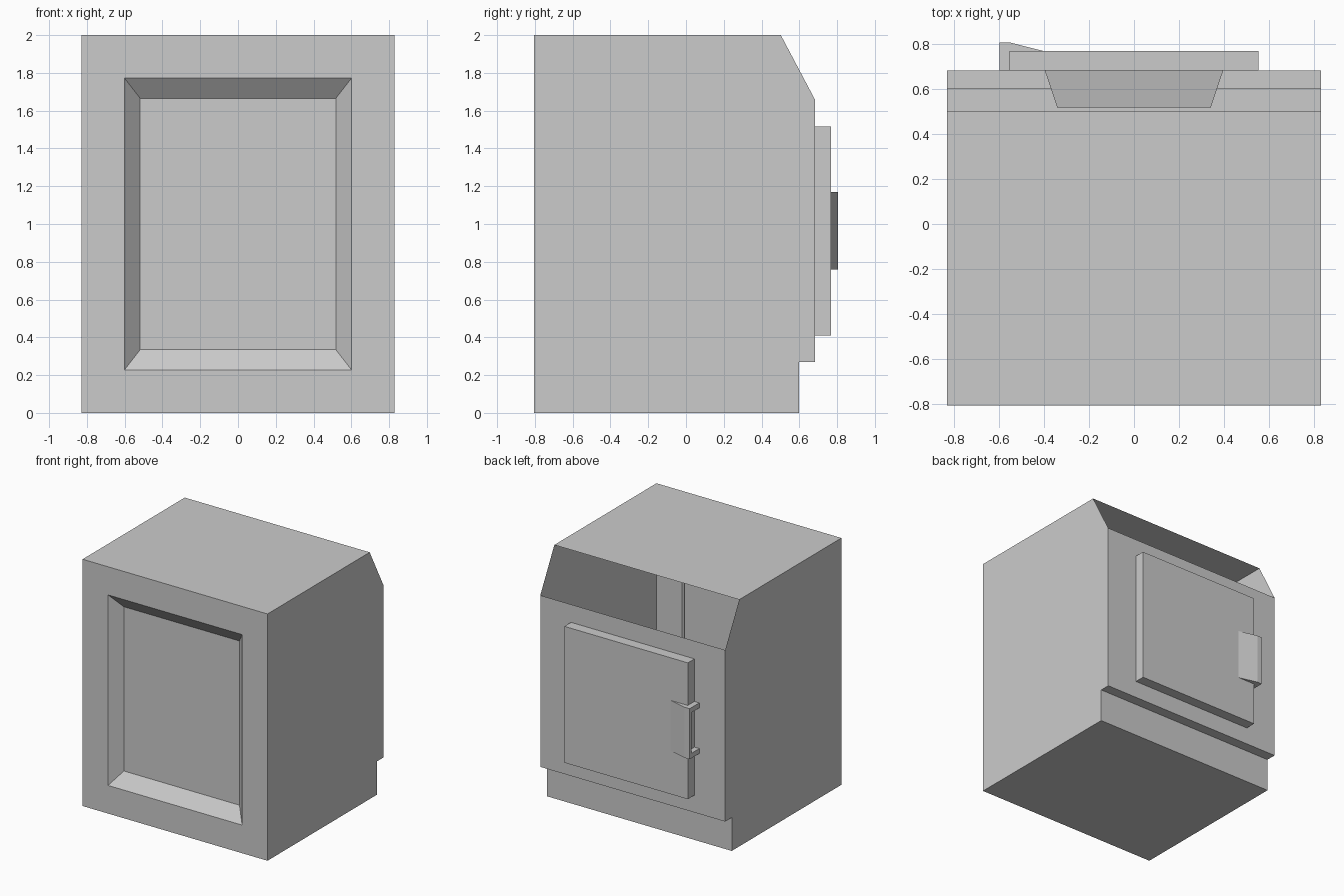
import bpy, bmesh
from mathutils import Vector

if "Cube" in bpy.data.objects:
    bpy.data.objects.remove(bpy.data.objects["Cube"])


def prism(bm, outline, axis, lo, hi):
    """Extrude a 2D outline: axis 'x' takes (y, z) points, axis 'z' takes (x, y) points."""
    def place(p, t):
        return (t, p[0], p[1]) if axis == 'x' else (p[0], p[1], t)
    a = [bm.verts.new(place(p, lo)) for p in outline]
    b = [bm.verts.new(place(p, hi)) for p in outline]
    n = len(outline)
    bm.faces.new(a)
    bm.faces.new(b)
    for i in range(n):
        j = (i + 1) % n
        bm.faces.new((a[i], a[j], b[j], b[i]))


def recess(bm, face, margin, shrink, depth):
    """Sink a tapered panel into a face, leaving an even frame around it."""
    normal = face.normal.copy()
    bmesh.ops.inset_individual(bm, faces=[face], thickness=margin, use_even_offset=True)
    bmesh.ops.inset_individual(bm, faces=[face], thickness=0.01, use_even_offset=True)
    outer = {v for f in face.edges[0].link_faces for v in f.verts}
    centre = face.calc_center_median()
    for v in face.verts:
        d = v.co - centre
        # undo the helper inset, then taper and push inwards
        d = Vector([c + (0.01 if c > 0 else -0.01) if abs(c) > 1e-4 else 0 for c in d])
        v.co = centre + d * shrink - normal * depth


def finish(bm, name):
    mesh = bpy.data.meshes.new(name)
    bm.to_mesh(mesh)
    bm.free()
    ob = bpy.data.objects.new(name, mesh)
    bpy.context.collection.objects.link(ob)
    return ob


# Cabinet shell: side profile with toe step and an open sloped top edge
bm = bmesh.new()
profile = [(-0.806, 0), (0.598, 0), (0.598, 0.27), (0.682, 0.27),
           (0.682, 1.66), (0.502, 2.0), (-0.806, 2.0)]
prism(bm, profile, 'x', -0.829, 0.829)
bmesh.ops.recalc_face_normals(bm, faces=bm.faces[:])
bm.normal_update()
front = next(f for f in bm.faces if f.normal.y < -0.9)
back = next(f for f in bm.faces if f.normal.y > 0.9 and f.calc_center_median().z > 0.5)
slope = next(f for f in bm.faces if 0.3 < f.normal.z < 0.9)
bmesh.ops.delete(bm, geom=[slope], context='FACES_ONLY')
recess(bm, front, 0.228, 0.862, 0.085)
recess(bm, back, 0.433, 0.86, 0.165)
finish(bm, "cabinet")

# Raised door on the back
bm = bmesh.new()
prism(bm, [(-0.553, 0.682), (0.553, 0.682), (0.553, 0.767), (-0.553, 0.767)],
      'z', 0.41, 1.515)
bmesh.ops.recalc_face_normals(bm, faces=bm.faces[:])
finish(bm, "door")

# Handle: tapered grip plate held by a bracket at each end
bracket = [(-0.4, 0.767), (-0.553, 0.806), (-0.597, 0.806),
           (-0.597, 0.682), (-0.553, 0.682), (-0.553, 0.767)]
grip = [(-0.4, 0.767), (-0.553, 0.806), (-0.597, 0.806), (-0.597, 0.785), (-0.553, 0.785)]
for name, outline, lo, hi in (("handle_bottom", bracket, 0.76, 0.80),
                              ("handle_grip", grip, 0.80, 1.13),
                              ("handle_top", bracket, 1.13, 1.17)):
    bm = bmesh.new()
    prism(bm, outline, 'z', lo, hi)
    bmesh.ops.recalc_face_normals(bm, faces=bm.faces[:])
    finish(bm, name)
